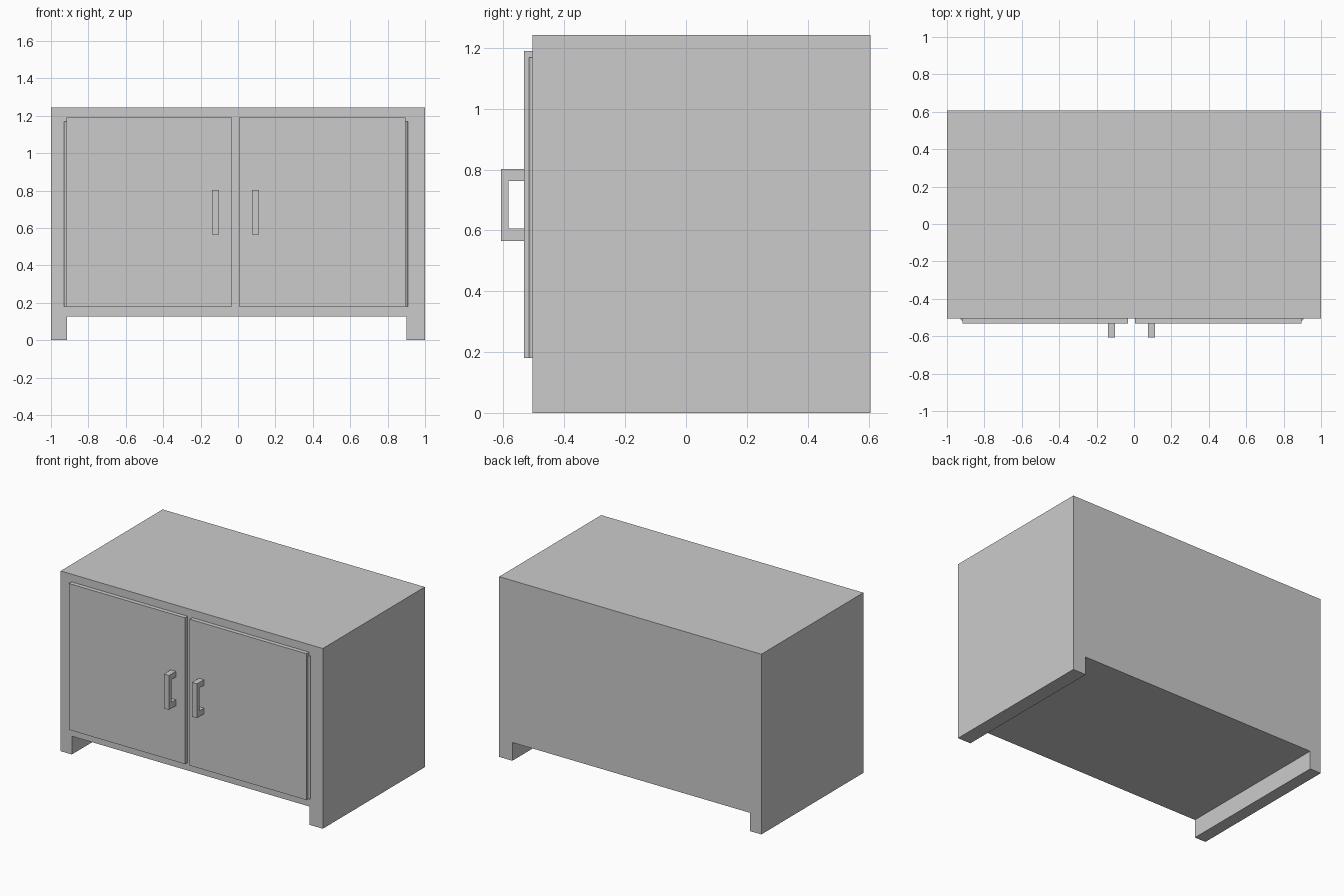
import bpy
import bmesh

if "Cube" in bpy.data.objects:
    bpy.data.objects.remove(bpy.data.objects["Cube"])


def extrude_profile(name, points, axis, start, end):
    """Extrude a closed 2D outline along x or y; the second coordinate is z."""
    bm = bmesh.new()
    place = (lambda p, d: (d, p[0], p[1])) if axis == 'x' else (lambda p, d: (p[0], d, p[1]))
    face = bm.faces.new([bm.verts.new(place(p, start)) for p in points])
    new = bmesh.ops.extrude_face_region(bm, geom=[face])['geom']
    depth = end - start
    offset = (depth, 0, 0) if axis == 'x' else (0, depth, 0)
    bmesh.ops.translate(bm, vec=offset, verts=[v for v in new if isinstance(v, bmesh.types.BMVert)])
    bmesh.ops.recalc_face_normals(bm, faces=bm.faces)
    mesh = bpy.data.meshes.new(name)
    bm.to_mesh(mesh)
    bm.free()
    obj = bpy.data.objects.new(name, mesh)
    bpy.context.collection.objects.link(obj)
    return obj


FRONT, BACK = -0.504, 0.607
DOOR_FRONT = -0.533

# Cabinet body with full-depth side runners as feet
extrude_profile("cabinet_body", [
    (-1, 0), (-0.915, 0), (-0.915, 0.126), (0.9, 0.126),
    (0.9, 0), (1, 0), (1, 1.243), (-1, 1.243)], 'y', FRONT, BACK)

# Handle outline seen from the side: a square bracket
handle = [(DOOR_FRONT, 0.565), (-0.608, 0.565), (-0.608, 0.802), (DOOR_FRONT, 0.802),
          (DOOR_FRONT, 0.763), (-0.583, 0.763), (-0.583, 0.606), (DOOR_FRONT, 0.606)]

# Door, handle and hinge pin on each side
for side, x0, x1, handle_x, hinge_x in (("left", -0.917, -0.031, -0.14, -0.917),
                                        ("right", 0.005, 0.895, 0.074, 0.896)):
    extrude_profile(side + "_door", [(x0, 0.181), (x1, 0.181), (x1, 1.19), (x0, 1.19)],
                    'y', DOOR_FRONT, FRONT)
    extrude_profile(side + "_handle", handle, 'x', handle_x, handle_x + 0.039)
    bpy.ops.mesh.primitive_cylinder_add(vertices=12, radius=0.012, depth=0.988,
                                        location=(hinge_x, FRONT, 0.675))
    bpy.context.object.name = side + "_hinge"
